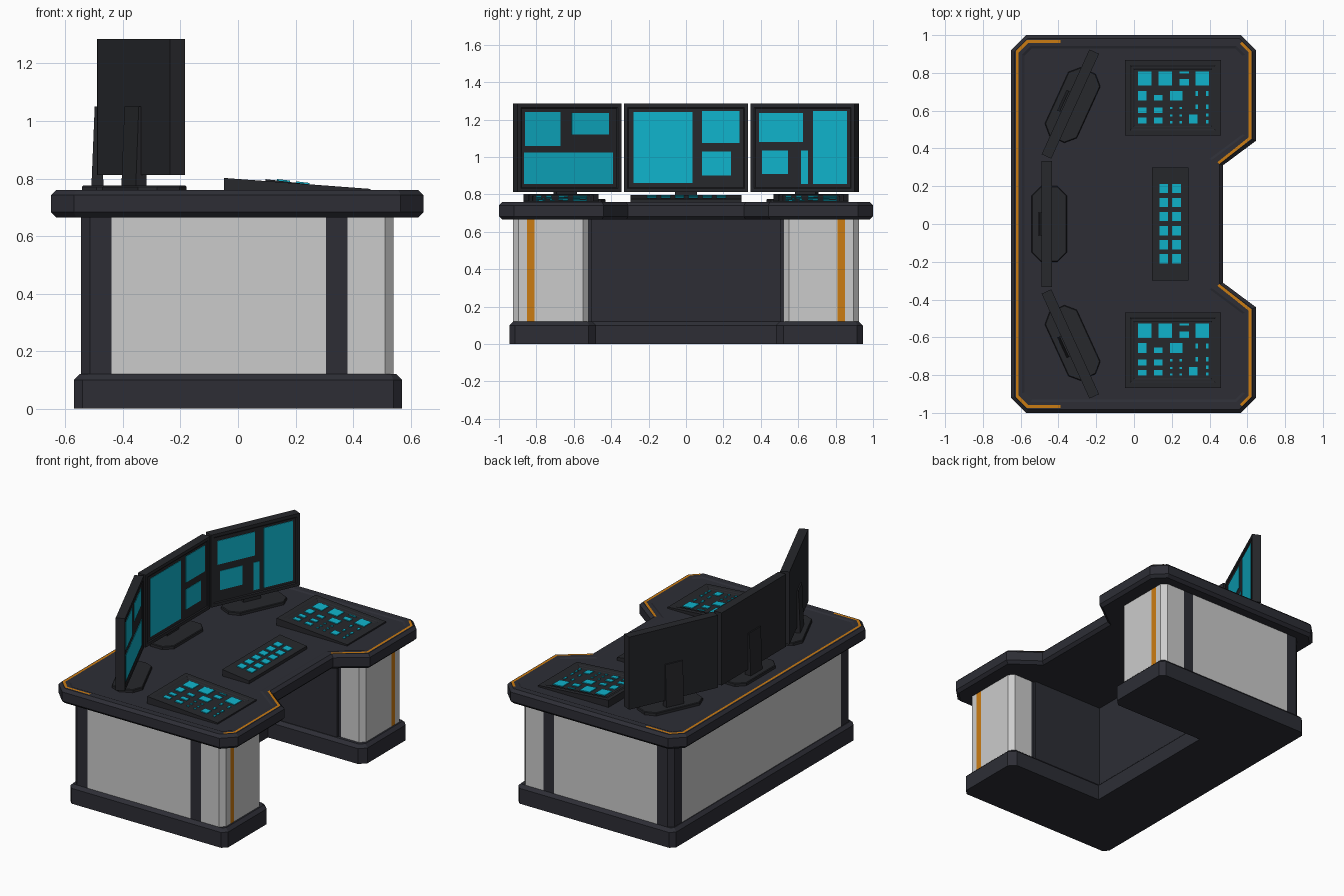
import bpy, bmesh, math
from mathutils import Vector

cube = bpy.data.objects.get("Cube")
if cube:
    bpy.data.objects.remove(cube)


def material(name, rgb):
    m = bpy.data.materials.new(name)
    m.use_nodes = True
    m.diffuse_color = (*rgb, 1)
    m.node_tree.nodes["Principled BSDF"].inputs["Base Color"].default_value = (*rgb, 1)
    return m


DARK = material("dark slate", (0.026, 0.027, 0.036))
BLACK = material("monitor charcoal", (0.02, 0.021, 0.025))
WHITE = material("light grey panel", (0.6, 0.6, 0.6))
ORANGE = material("orange trim", (0.6, 0.2, 0.006))
CYAN = material("cyan display", (0.005, 0.46, 0.61))


def finish(bm, name, *mats):
    mesh = bpy.data.meshes.new(name)
    bm.to_mesh(mesh)
    bm.free()
    for m in mats:
        mesh.materials.append(m)
    obj = bpy.data.objects.new(name, mesh)
    bpy.context.collection.objects.link(obj)
    return obj


def outline(half):
    """Mirror (x, y, chamfer) points across y and cut the corners."""
    pts = half + [(x, -y, c) for x, y, c in reversed(half)]
    out = []
    for i, (x, y, c) in enumerate(pts):
        p = Vector((x, y))
        if c:
            for q in (pts[i - 1], pts[(i + 1) % len(pts)]):
                out.append(p + (Vector(q[:2]) - p).normalized() * c)
        else:
            out.append(p)
    return out


def prism(pts, z0, z1, top=0, bottom=0):
    """Extruded outline with bevelled rims; returns bmesh, top and bottom face."""
    bm = bmesh.new()
    lo = [bm.verts.new((*p, z0 + bottom)) for p in pts]
    hi = [bm.verts.new((*p, z1 - top)) for p in pts]
    for i in range(len(pts)):
        j = (i + 1) % len(pts)
        bm.faces.new((lo[i], lo[j], hi[j], hi[i]))
    caps = [bm.faces.new(hi), bm.faces.new(lo[::-1])]
    bm.normal_update()
    for face, b in zip(caps, (top, bottom)):
        if b:
            inset(bm, face, b, b)
    return bm, caps


def inset(bm, face, width, depth):
    bmesh.ops.inset_region(bm, faces=[face], thickness=width, depth=depth, use_even_offset=True)


def box(bm, lo, hi, fix=None):
    """Axis box; fix(co) may bend its corners. Returns the new faces."""
    verts = bmesh.ops.create_cube(bm, size=1)["verts"]
    for v in verts:
        v.co = Vector([b if c > 0 else a for a, b, c in zip(lo, hi, v.co)])
        if fix:
            fix(v.co)
    bm.normal_update()
    return list({f for v in verts for f in v.link_faces})


def ribbon(name, path, width, z, mat):
    """Thin mitred strip along a flat path."""
    bm = bmesh.new()
    pts = [Vector(p) for p in path]
    rows = []
    for i, p in enumerate(pts):
        a = (p - pts[i - 1]).normalized() if i else (pts[1] - p).normalized()
        b = (pts[i + 1] - p).normalized() if i < len(pts) - 1 else a
        n = Vector((-(a + b).y, (a + b).x)).normalized()
        n *= width / 2 / n.dot(Vector((-a.y, a.x)))
        rows.append([bm.verts.new((*(p + s * n), z)) for s in (1, -1)])
    for r, s in zip(rows, rows[1:]):
        bm.faces.new((r[0], r[1], s[1], s[0]))
    bmesh.ops.solidify(bm, geom=bm.faces[:], thickness=0.004)
    bmesh.ops.recalc_face_normals(bm, faces=bm.faces)
    return finish(bm, name, mat)


# Plinth
bm, _ = prism(outline([(-0.12, 0.48, 0), (0.57, 0.48, 0.04), (0.57, 0.945, 0.03),
                       (-0.57, 0.945, 0.03)]), 0, 0.12, top=0.02)
finish(bm, "plinth", DARK)

# Cabinet walls: cut at the panel borders and coloured by position
bm, caps = prism(outline([(-0.15, 0.505, 0), (0.36, 0.505, 0), (0.36, 0.52, 0),
                          (0.54, 0.52, 0.03), (0.54, 0.925, 0.03),
                          (-0.545, 0.925, 0.03)]), 0.1, 0.68)
bmesh.ops.delete(bm, geom=caps, context="FACES_ONLY")
cuts = [((x, 0, 0), (1, 0, 0)) for x in (-0.44, 0.305, 0.38)]
cuts += [((0, s * y, 0), (0, 1, 0)) for y in (0.81, 0.82, 0.85) for s in (-1, 1)]
for co, no in cuts:
    bmesh.ops.bisect_plane(bm, geom=bm.verts[:] + bm.edges[:] + bm.faces[:], plane_co=co, plane_no=no)
bm.normal_update()
for f in bm.faces:
    c, n = f.calc_center_median(), f.normal
    y = abs(c.y)
    if n.x > 0.9 and c.x > 0.5 and 0.81 < y < 0.85:
        f.material_index = 2
    elif c.x > 0.38 or (y > 0.92 and -0.44 < c.x < 0.305) or (n.x < -0.9 and c.x < -0.5 and y < 0.82):
        f.material_index = 1
finish(bm, "cabinet", DARK, WHITE, ORANGE)

# Desk top with bevelled rim and shallow recess
bm, caps = prism(outline([(0.47, 0.31, 0), (0.645, 0.44, 0), (0.645, 1, 0.08),
                          (-0.65, 1, 0.08)]), 0.665, 0.76, top=0.018, bottom=0.018)
inset(bm, caps[0], 0.04, 0)
inset(bm, caps[0], 0.012, -0.005)
finish(bm, "desk_top", DARK)

# Orange edge trim
ribbon("back_trim", [(-0.39, 0.967), (-0.563, 0.967), (-0.618, 0.912),
                     (-0.618, -0.912), (-0.563, -0.967), (-0.39, -0.967)], 0.015, 0.762, ORANGE)
for side, s in (("left", 1), ("right", -1)):
    ribbon(side + "_trim", [(0.567, s * 0.96), (0.614, s * 0.912), (0.614, s * 0.455),
                            (0.447, s * 0.322)], 0.015, 0.762, ORANGE)


# Monitors with neck, foot and display windows (y0, z0, y1, z1)
def monitor(name, loc, angle, width, windows):
    parts = []
    bm = bmesh.new()
    faces = box(bm, (-0.028, -width / 2, 0.812), (0.028, width / 2, 1.285))
    screen = max(faces, key=lambda f: f.normal.x)
    inset(bm, screen, 0.02, 0)
    inset(bm, screen, 0.006, -0.005)
    parts.append(finish(bm, name + "_monitor", BLACK))

    bm = bmesh.new()
    for y0, z0, y1, z1 in windows:
        box(bm, (0.02, y0, z0), (0.026, y1, z1))
    parts.append(finish(bm, name + "_windows", CYAN))

    def lean(co):
        if co.z > 1:
            co.x = -0.036 if co.x < -0.03 else -0.015
    bm = bmesh.new()
    box(bm, (-0.048, -0.06, 0.76), (-0.005, 0.06, 1.05), lean)
    parts.append(finish(bm, name + "_neck", BLACK))

    foot = [Vector((p.x + 0.013, p.y)) for p in outline([(0.093, 0.2, 0.05), (-0.093, 0.2, 0.05)])]
    bm, _ = prism(foot, 0.752, 0.775, top=0.004)
    parts.append(finish(bm, name + "_foot", BLACK))
    for o in parts:
        o.location = (*loc, 0)
        o.rotation_euler.z = math.radians(angle)


monitor("centre", (-0.462, 0), 0, 0.665,
        [(-0.28, 0.86, 0.035, 1.24), (0.085, 1.075, 0.285, 1.245), (0.085, 0.9, 0.24, 1.03)])
monitor("left", (-0.337, 0.635), -24.5, 0.61,
        [(-0.257, 1.08, 0, 1.235), (0.06, 0.855, 0.26, 1.245),
         (-0.24, 0.91, -0.087, 1.035), (-0.01, 0.855, 0.03, 1.035)])
monitor("right", (-0.337, -0.635), 24.5, 0.61,
        [(-0.26, 1.06, -0.05, 1.24), (0.015, 1.12, 0.235, 1.235), (-0.265, 0.855, 0.257, 1.025)])


# Sloped control consoles with keys (x, y, width, depth) relative to the centre
def console(name, x0, x1, yc, half, z0, z1, rims, keys):
    drop = 0.004 * len(rims)

    def slope(x):
        return z0 + (z1 - z0) * (x - x0) / (x1 - x0)

    def wedge(co):
        if co.z > 0.76:
            co.z = slope(co.x)

    def lift(co):
        co.z += slope(co.x) - drop
    bm = bmesh.new()
    top = max(box(bm, (x0, yc - half, 0.75), (x1, yc + half, 0.8), wedge), key=lambda f: f.normal.z)
    for r in rims:
        inset(bm, top, r, 0)
        inset(bm, top, 0.006, -0.004)
    finish(bm, name, BLACK)
    bm = bmesh.new()
    for x, y, w, d in keys:
        box(bm, (x, yc + y, -0.002), (x + w, yc + y + d, 0.005), lift)
    finish(bm, name + "_keys", CYAN)


keys = [(x, 0.065, 0.072, 0.075) for x in (0.02, 0.13, 0.325)]
keys += [(x, y, 0.047, 0.03) for x in (0.02, 0.105) for y in (-0.135, -0.08)]
keys += [(x, y, 0.015, 0.012) for x in (0.19, 0.24) for y in (-0.135, -0.1, -0.06)]
keys += [(x, y, 0.015, 0.025) for x in (0.325, 0.38) for y in (-0.06, 0.01)]
keys += [(0.38, y, 0.015, 0.018) for y in (-0.135, -0.1)]
keys += [(0.24, 0.065, 0.05, 0.035), (0.24, 0.13, 0.05, 0.01), (0.02, -0.015, 0.047, 0.052),
         (0.105, -0.015, 0.047, 0.03), (0.19, -0.015, 0.067, 0.052), (0.292, -0.135, 0.045, 0.047)]
for side, s in (("left", 1), ("right", -1)):
    console(side + "_console", -0.048, 0.46, s * 0.668, 0.2, 0.802, 0.764, (0.028, 0.012), keys)

pads = [(x, -0.208 + 0.0742 * i, 0.046, 0.05) for x in (0.135, 0.202) for i in range(6)]
console("centre_keypad", 0.095, 0.288, 0, 0.298, 0.798, 0.775, (), pads)
